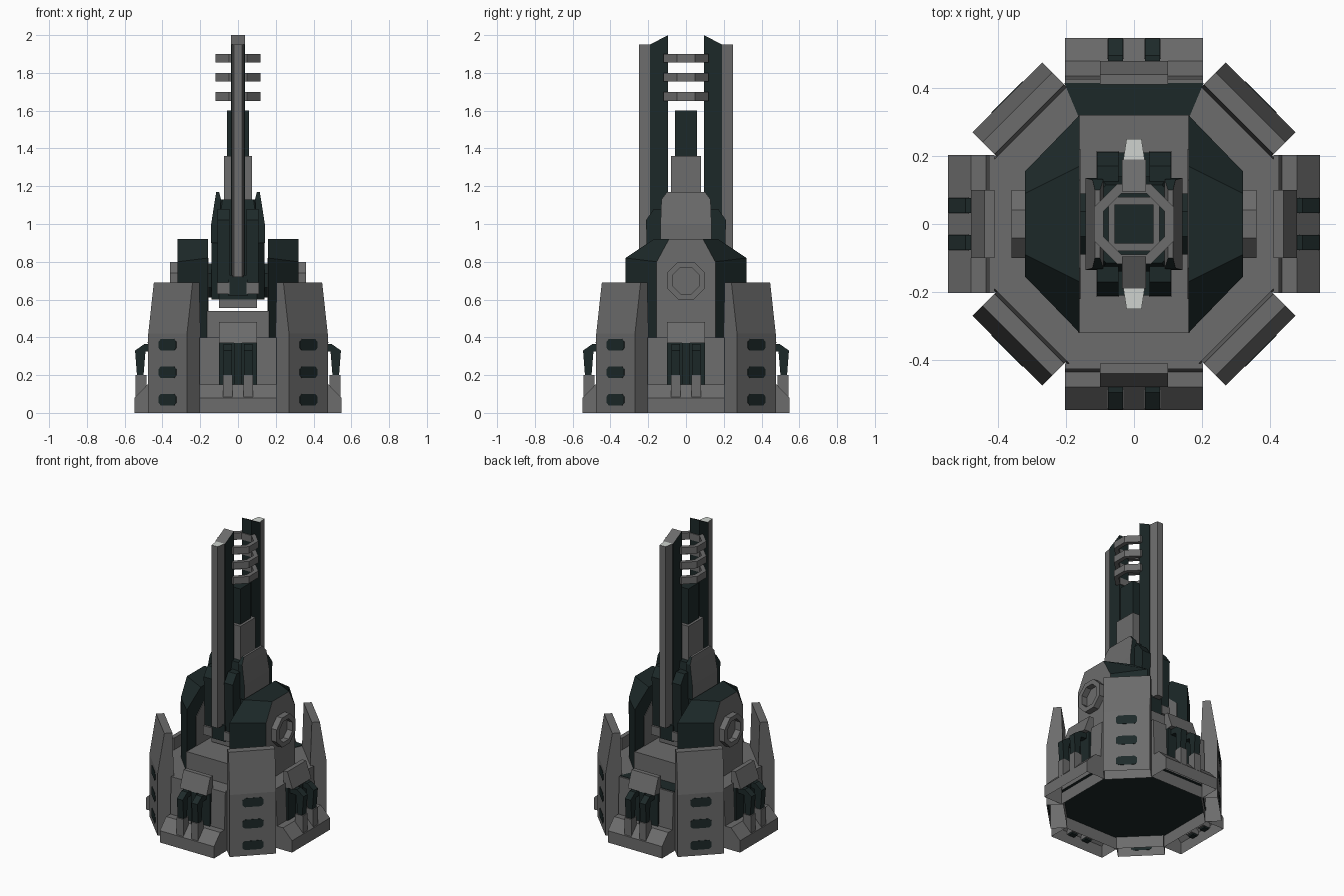
import bpy, bmesh, math
from mathutils import Matrix

if "Cube" in bpy.data.objects:
    bpy.data.objects.remove(bpy.data.objects["Cube"])


def material(name, rgb):
    m = bpy.data.materials.new(name)
    m.diffuse_color = (*rgb, 1)
    m.use_nodes = True
    m.node_tree.nodes["Principled BSDF"].inputs["Base Color"].default_value = m.diffuse_color
    return m


GREY = material("armour grey", (0.15, 0.15, 0.15))
DARK = material("dark teal metal", (0.012, 0.022, 0.022))
LIGHT = material("pale tip", (0.62, 0.65, 0.62))


def loft(name, rings, mat, turn=0, second=None, rule=None, remove=None):
    """Join equal-length rings into a solid; rule(normal) picks the second material,
    remove(normal) leaves faces open."""
    bm = bmesh.new()
    vs = [[bm.verts.new(p) for p in r] for r in rings]
    n = len(rings[0])
    for a, b in zip(vs, vs[1:]):
        for i in range(n):
            j = (i + 1) % n
            bm.faces.new((a[i], a[j], b[j], b[i]))
    bm.faces.new(vs[0][::-1])
    bm.faces.new(vs[-1])
    bmesh.ops.recalc_face_normals(bm, faces=bm.faces[:])
    bm.normal_update()
    if rule:
        for f in bm.faces:
            f.material_index = int(bool(rule(f.normal)))
    if remove:
        bmesh.ops.delete(bm, geom=[f for f in bm.faces if remove(f.normal)], context='FACES')
    bm.transform(Matrix.Rotation(turn, 4, 'Z'))
    me = bpy.data.meshes.new(name)
    bm.to_mesh(me)
    bm.free()
    me.materials.append(mat)
    if second:
        me.materials.append(second)
    ob = bpy.data.objects.new(name, me)
    bpy.context.collection.objects.link(ob)
    return ob


def side(name, prof, x0, x1, mat, **k):
    """Extrude a (y, z) profile along x."""
    return loft(name, [[(x, y, z) for y, z in prof] for x in (x0, x1)], mat, **k)


def box(name, x0, x1, y0, y1, z0, z1, mat, **k):
    return side(name, [(y0, z0), (y1, z0), (y1, z1), (y0, z1)], x0, x1, mat, **k)


def octa(ap, z):
    r = ap / math.cos(math.pi / 8)
    return [(r * math.cos((i + .5) * math.pi / 4), r * math.sin((i + .5) * math.pi / 4), z)
            for i in range(8)]


def ring(name, centre, axis, r_out, r_in, depth, mat):
    """Octagonal ring with a square section, apothems r_out and r_in."""
    bm = bmesh.new()
    loops = [[bm.verts.new(p) for p in octa(a, z)] for a, z in
             ((r_out, -depth / 2), (r_out, depth / 2), (r_in, depth / 2), (r_in, -depth / 2))]
    for k in range(4):
        a, b = loops[k], loops[(k + 1) % 4]
        for i in range(8):
            j = (i + 1) % 8
            bm.faces.new((a[i], a[j], b[j], b[i]))
    bmesh.ops.recalc_face_normals(bm, faces=bm.faces[:])
    if axis == 'X':
        bm.transform(Matrix.Rotation(math.pi / 2, 4, 'Y'))
    bm.transform(Matrix.Translation(centre))
    me = bpy.data.meshes.new(name)
    bm.to_mesh(me)
    bm.free()
    me.materials.append(mat)
    bpy.context.collection.objects.link(bpy.data.objects.new(name, me))


def underside(n):
    return n.z < -.9


# Base core with recessed dark underside, raised deck and dark rear ledge
loft("base_core", [octa(.43, .08), octa(.425, .4)], GREY, second=DARK, rule=underside)
box("deck", -.165, .165, -.32, .32, .39, .54, GREY)
loft("rear_ledge", [[(-.165, .32, z), (.165, .32, z), (.205, .415, z), (-.205, .415, z)]
                    for z in (.396, .403)], DARK)

for q in range(4):
    t = q * math.pi / 2
    # Open-bottomed skirt, wall and hood on each straight side
    side("skirt", [(-.41, 0), (-.41, .4), (-.426, .4), (-.435, .15), (-.48, .15),
                   (-.547, .08), (-.547, 0)], -.203, .203, GREY, turn=t, remove=underside)
    side("hood", [(-.38, .37), (-.48, .37), (-.44, .48), (-.41, .48), (-.41, .39)], -.1, .1,
         GREY, turn=t)
    box("hose_recess", -.1, .1, -.445, -.41, .15, .37, DARK, turn=t)
    box("hose_spine", -.02, .02, -.475, -.43, .15, .37, DARK, turn=t)
    for x in (-.055, .055):
        box("hose_foot", x - .025, x + .025, -.543, -.485, .06, .2, GREY, turn=t)
        side("hose", [(-.535, .05), (-.535, .2), (-.545, .33), (-.495, .365), (-.44, .365),
                      (-.44, .33), (-.49, .325), (-.5, .2), (-.5, .05)],
             x - .022, x + .022, DARK, turn=t)
    # Tall armour panel on each corner with three vents
    d = t + math.pi / 4
    side("corner_panel", [(-.425, 0), (-.527, 0), (-.527, .42), (-.485, .69), (-.435, .69),
                          (-.425, .4)], -.145, .145, GREY, turn=d, remove=underside)
    for z in (.07, .215, .36):
        outline = [(-.065, -.017), (-.05, -.03), (.05, -.03), (.065, -.017),
                   (.065, .017), (.05, .03), (-.05, .03), (-.065, .017)]
        loft("panel_vent", [[(x, y, z + h) for x, h in outline] for y in (-.525, -.529)],
             DARK, turn=d)

for s in (-1, 1):
    # Yoke arms with side boss
    inner = [(-.32, .4), (.32, .4), (.32, .82), (.17, .92), (-.17, .92), (-.32, .82)]
    outer = [(-.155, .4), (.155, .4), (.155, .8), (.09, .92), (-.09, .92), (-.155, .8)]
    loft("yoke_arm", [[(s * .16, y, z) for y, z in inner], [(s * .32, y, z) for y, z in outer]],
         DARK, second=GREY, rule=lambda n: n.x * s > .9)
    side("yoke_inner_panel", [(-.22, .54), (.22, .54), (.22, .74), (.13, .82), (-.13, .82),
                              (-.22, .74)], s * .157, s * .162, GREY)
    ring("yoke_boss", (s * .335, 0, .7), 'X', .1, .07, .05, GREY)
    # Trunnion joining yoke and receiver
    loft("trunnion", [[(x, a, .7 + b) for a, b, _ in octa(.09, 0)] for x in (s * .1, s * .17)], DARK)
    # Leaning grey cheek plate on the receiver
    loft("receiver_cheek", [[(s * xi, -y, z), (s * xo, -y, z), (s * xo, y, z), (s * xi, y, z)]
                            for xi, xo, y, z in ((.1, .142, .135, .9), (.1, .142, .135, 1.0),
                                                 (.09, .122, .13, 1.13), (.1, .115, .1, 1.17))],
         DARK, second=GREY, rule=lambda n: abs(n.y) < .5)


# Receiver
def receiver_ring(k, z):
    return [(x * k, y * k, z) for x, y in
            ((-.14, -.1), (-.1, -.14), (.1, -.14), (.14, -.1),
             (.14, .1), (.1, .14), (-.1, .14), (-.14, .1))]


loft("receiver", [receiver_ring(1, .6), receiver_ring(1, 1.0), receiver_ring(.82, 1.13)],
     DARK, second=GREY, rule=lambda n: abs(n.x) > .9)
box("receiver_foot", -.1, .1, -.14, .14, .555, .6, GREY)

# Central barrel
box("barrel_sleeve", -.075, .075, -.08, .08, 1.1, 1.36, GREY)
box("barrel", -.058, .058, -.058, .058, 1.3, 1.6, DARK)

# Muzzle rings
for z in (1.675, 1.777, 1.877):
    ring("muzzle_ring", (0, 0, z), 'Z', .118, .09, .046, GREY)

for t in (0, math.pi):
    # Twin rails: dark inner body, grey outer strip with pale tip
    side("rail_body", [(-.095, .72), (-.095, 2.0), (-.19, 1.95), (-.19, .72)], -.036, .036, DARK,
         turn=t, second=GREY, rule=lambda n: n.z > .5)
    strip = [(-.032, -.185), (.032, -.185), (.022, -.25), (-.022, -.25)]
    loft("rail_strip", [[(x, y, z) for x, y in strip] for z in (.72, 1.95)], GREY,
         turn=t, second=LIGHT, rule=lambda n: n.z > .5)
    box("rail_socket", -.05, .05, -.21, -.1, .62, .73, DARK, turn=t)
    # Recoil cylinders beside the rails
    for x in (-.077, .077):
        side("recoil_cylinder", [(-.12, .64), (-.2, .64), (-.212, 1.02), (-.17, 1.08), (-.12, 1.08)],
             x - .032, x + .032, DARK, turn=t)
        box("cylinder_clamp", x - .033, x + .033, -.215, -.12, .63, .69, GREY, turn=t)
